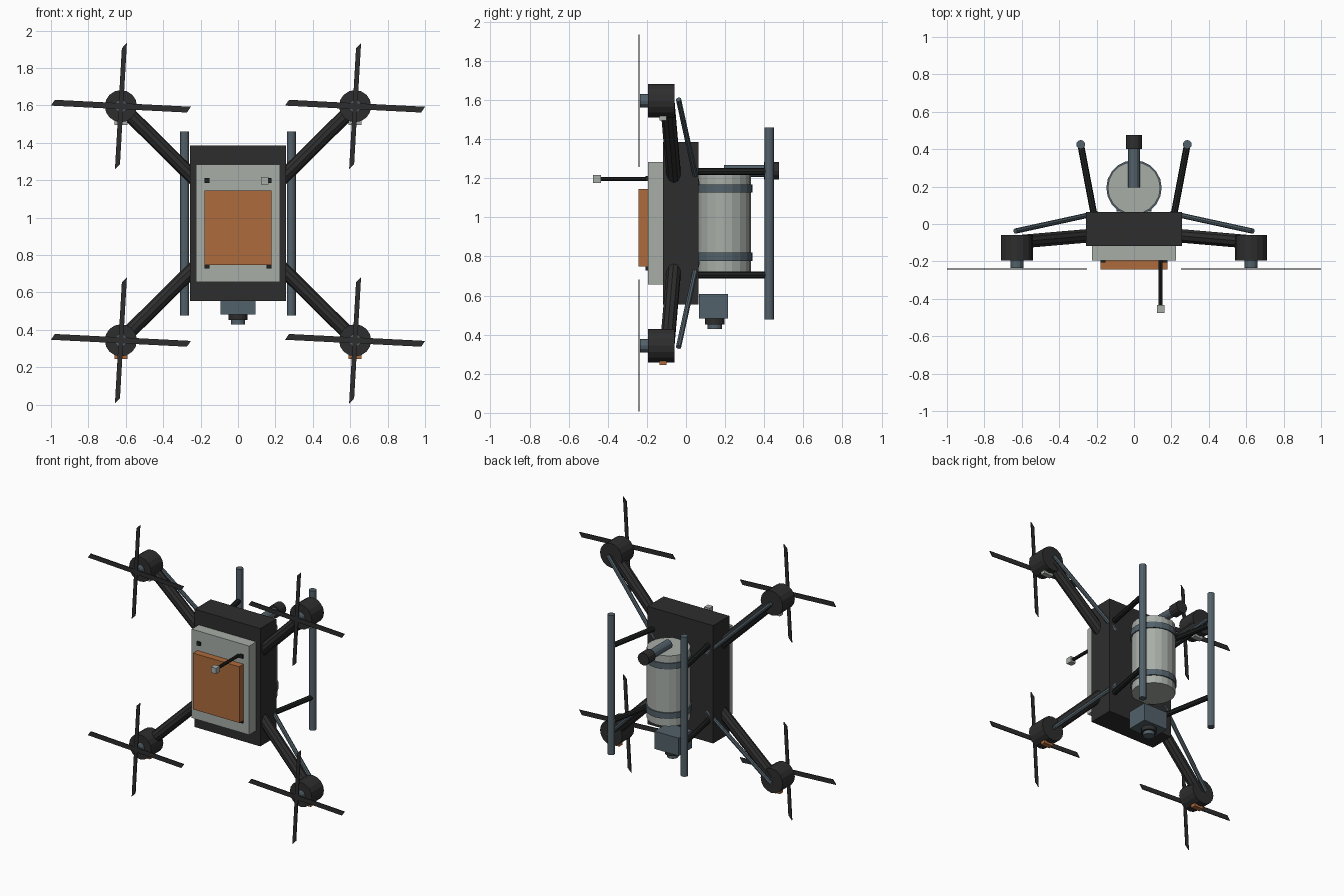
import bpy, bmesh, math
from mathutils import Vector

if "Cube" in bpy.data.objects:
    bpy.data.objects.remove(bpy.data.objects["Cube"])


def material(name, rgb):
    m = bpy.data.materials.new(name)
    m.diffuse_color = (*rgb, 1)
    m.use_nodes = True
    m.node_tree.nodes["Principled BSDF"].inputs["Base Color"].default_value = m.diffuse_color
    return m


DARK = material("charcoal", (0.027, 0.027, 0.027))
BLACK = material("black", (0.014, 0.015, 0.015))
LIGHT = material("pale_grey", (0.39, 0.42, 0.39))
ORANGE = material("orange", (0.42, 0.145, 0.045))
STEEL = material("blue_grey", (0.085, 0.12, 0.142))


def finish(name, bm, mat):
    bmesh.ops.recalc_face_normals(bm, faces=bm.faces)
    me = bpy.data.meshes.new(name)
    bm.to_mesh(me)
    bm.free()
    me.materials.append(mat)
    ob = bpy.data.objects.new(name, me)
    bpy.context.collection.objects.link(ob)
    return ob


def box(name, lo, hi, mat):
    bm = bmesh.new()
    bmesh.ops.create_cube(bm, size=1)
    lo, hi = Vector(lo), Vector(hi)
    for v in bm.verts:
        v.co = (lo + hi) / 2 + v.co * (hi - lo)
    return finish(name, bm, mat)


def tube(name, a, b, r, mat, sides=12):
    a, b = Vector(a), Vector(b)
    bm = bmesh.new()
    bmesh.ops.create_cone(bm, cap_ends=True, segments=sides, radius1=r,
                          radius2=r, depth=(b - a).length)
    rot = (b - a).to_track_quat('Z', 'Y')
    for v in bm.verts:
        v.co = (a + b) / 2 + rot @ v.co
    return finish(name, bm, mat)


def blade(name, centre, outline, mat, thick=0.006):
    # flat paddle: outline in x,z extruded along y
    bm = bmesh.new()
    vs = [bm.verts.new(Vector(centre) + Vector((x, -thick / 2, z))) for x, z in outline]
    face = bm.faces.new(vs)
    ext = bmesh.ops.extrude_face_region(bm, geom=[face])
    for g in ext["geom"]:
        if isinstance(g, bmesh.types.BMVert):
            g.co.y += thick
    return finish(name, bm, mat)


# Fuselage, front panel and battery
box("body", (-0.256, -0.117, 0.555), (0.256, 0.063, 1.385), DARK)
box("front_panel", (-0.224, -0.195, 0.657), (0.224, -0.117, 1.283), LIGHT)
box("battery", (-0.18, -0.243, 0.748), (0.18, -0.195, 1.144), ORANGE)
for x in (-0.166, 0.166):
    for z in (0.742, 1.198):
        box("panel_bolt", (x - 0.013, -0.206, z - 0.013), (x + 0.013, -0.19, z + 0.013), BLACK)

# Sensor probe
tube("probe_rod", (0.142, -0.19, 1.196), (0.142, -0.44, 1.196), 0.011, BLACK, 8)
box("probe_tip", (0.122, -0.475, 1.176), (0.162, -0.434, 1.216), LIGHT)

# Four arms with motors and propellers
MID_Z = 0.97
for sx in (-1, 1):
    for sz in (-1, 1):
        def p(x, y, dz):
            return (sx * x, y, MID_Z + sz * dz)
        tube("arm", p(0.626, -0.096, 0.626), p(0.21, -0.06, 0.215), 0.038, DARK, 10)
        tube("arm_brace", p(0.635, -0.038, 0.633), p(0.2, 0.057, 0.2), 0.014, STEEL, 8)
        tube("motor", p(0.626, -0.06, 0.626), p(0.626, -0.195, 0.626), 0.086, DARK, 16)
        tube("motor_hub", p(0.626, -0.19, 0.626), p(0.626, -0.236, 0.626), 0.034, STEEL, 12)
        c = p(0.626, -0.241, 0.626)
        blade("propeller_horizontal", c, [(-0.374, 0.003), (-0.353, 0.034),
                                          (0.374, -0.003), (0.353, -0.034)], DARK)
        blade("propeller_vertical", c, [(0.032, 0.338), (0.005, 0.31),
                                        (-0.032, -0.338), (-0.005, -0.31)], DARK)
        # navigation light under each motor
        x, y, z = c
        box("navigation_light", (x - 0.035, -0.136, z - 0.1), (x + 0.035, -0.1, z - 0.07),
            LIGHT if sz > 0 else ORANGE)

# Tank with straps on the back
tube("tank", (0, 0.193, 0.722), (0, 0.193, 1.218), 0.14, LIGHT, 20)
for z in (0.798, 1.147):
    tube("tank_strap", (0, 0.193, z - 0.021), (0, 0.193, z + 0.021), 0.148, STEEL, 20)

# Spray nozzle above the tank
tube("nozzle_pipe", (0, 0.195, 1.238), (0, 0.42, 1.238), 0.031, STEEL)
tube("nozzle_cap", (0, 0.40, 1.238), (0, 0.475, 1.238), 0.044, DARK)

# Landing skids
for sx in (-1, 1):
    tube("skid", (sx * 0.285, 0.425, 0.477), (sx * 0.285, 0.425, 1.46), 0.024, STEEL)
    for z in (0.705, 1.235):
        tube("skid_strut", (sx * 0.21, 0.03, z), (sx * 0.285, 0.425, z), 0.018, BLACK, 8)

# Camera under the tank
box("camera_body", (-0.094, 0.066, 0.482), (0.094, 0.216, 0.607), STEEL)
tube("camera_lens_ring", (0, 0.148, 0.49), (0, 0.148, 0.452), 0.05, DARK, 16)
tube("camera_lens", (0, 0.148, 0.46), (0, 0.148, 0.428), 0.037, STEEL, 16)
